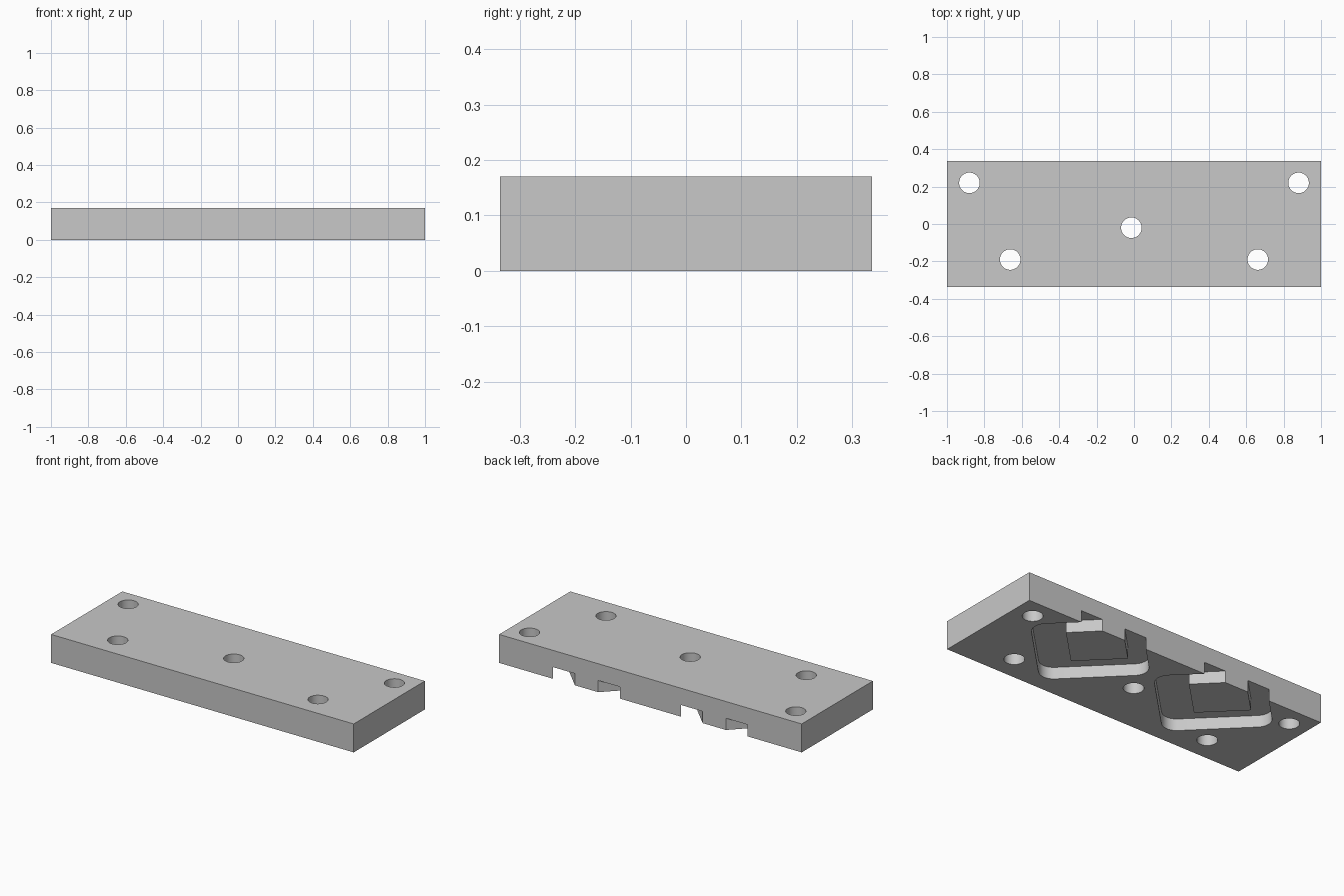
import bpy
import bmesh
import math

if "Cube" in bpy.data.objects:
    bpy.data.objects.remove(bpy.data.objects["Cube"], do_unlink=True)

HALF_DEPTH = 0.336
HEIGHT = 0.17
POCKET_HEIGHT = 0.07

grey = bpy.data.materials.new("plain_grey")
grey.use_nodes = True
grey.diffuse_color = (0.58, 0.58, 0.58, 1)
grey.node_tree.nodes["Principled BSDF"].inputs["Base Color"].default_value = grey.diffuse_color


def prism(name, outline, z0, z1):
    """Upright solid from a counter-clockwise outline."""
    bm = bmesh.new()
    face = bm.faces.new([bm.verts.new((x, y, z0)) for x, y in outline])
    top = bmesh.ops.extrude_face_region(bm, geom=[face])["geom"]
    verts = [v for v in top if isinstance(v, bmesh.types.BMVert)]
    bmesh.ops.translate(bm, verts=verts, vec=(0, 0, z1 - z0))
    bmesh.ops.recalc_face_normals(bm, faces=bm.faces)
    mesh = bpy.data.meshes.new(name)
    bm.to_mesh(mesh)
    bm.free()
    mesh.materials.append(grey)
    obj = bpy.data.objects.new(name, mesh)
    bpy.context.collection.objects.link(obj)
    return obj


def circle(cx, cy, r, n=48):
    return [(cx + r * math.cos(i * math.tau / n), cy + r * math.sin(i * math.tau / n))
            for i in range(n)]


def diamond(cx, cy, reach, radius=0, steps=10):
    """Square standing on its corner, optionally with rounded corners."""
    points = []
    inset = reach - radius * math.sqrt(2)
    for k in range(4):
        a = k * math.pi / 2
        ox, oy = cx + inset * math.cos(a), cy + inset * math.sin(a)
        if radius == 0:
            points.append((ox, oy))
            continue
        for i in range(steps + 1):
            t = a - math.pi / 4 + i * math.pi / 2 / steps
            points.append((ox + radius * math.cos(t), oy + radius * math.sin(t)))
    return points


def cut(target, cutter):
    """Subtract the cutter, apply, and discard it."""
    mod = target.modifiers.new("cut", "BOOLEAN")
    mod.operation = "DIFFERENCE"
    mod.solver = "EXACT"
    mod.object = cutter
    bpy.context.view_layer.update()
    deps = bpy.context.evaluated_depsgraph_get()
    result = bpy.data.meshes.new_from_object(target.evaluated_get(deps))
    target.modifiers.clear()
    target.data = result
    bpy.data.objects.remove(cutter, do_unlink=True)


# Main plate
plate = prism("mounting_plate",
              [(-1, -HALF_DEPTH), (1, -HALF_DEPTH), (1, HALF_DEPTH), (-1, HALF_DEPTH)],
              0, HEIGHT)

# Underside pockets, open at the back, each leaving a square island
for cx in (-0.422, 0.422):
    pocket = prism("pocket_cutter", diamond(cx, 0.145, 0.412, 0.08), -0.1, POCKET_HEIGHT)
    island = prism("island_cutter", diamond(cx, 0.2, 0.213), -0.2, 0.2)
    cut(pocket, island)
    cut(plate, pocket)

# Screw holes
for x, y in [(-0.88, 0.22), (0.88, 0.22), (-0.662, -0.19), (0.662, -0.19), (-0.014, -0.02)]:
    cut(plate, prism("hole_cutter", circle(x, y, 0.055), -0.1, HEIGHT + 0.1))

# Smooth hole walls and rounded corners, crisp edges elsewhere
bpy.ops.object.select_all(action="DESELECT")
plate.select_set(True)
bpy.context.view_layer.objects.active = plate
bpy.ops.object.shade_smooth_by_angle(angle=math.radians(30))
